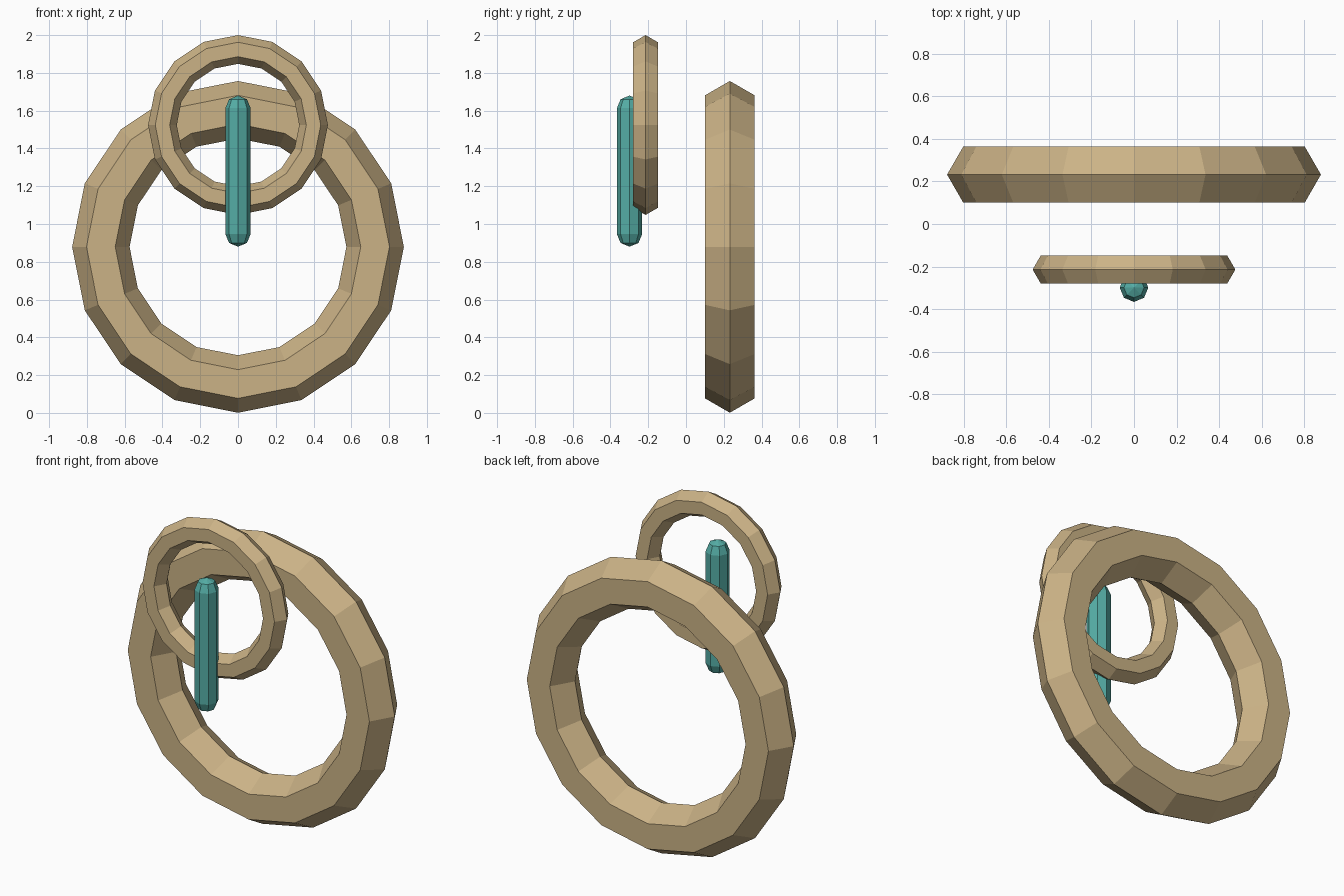
import bpy, bmesh, math

if "Cube" in bpy.data.objects:
    bpy.data.objects.remove(bpy.data.objects["Cube"])


def material(name, color):
    m = bpy.data.materials.new(name)
    m.diffuse_color = (*color, 1)
    m.use_nodes = True
    m.node_tree.nodes["Principled BSDF"].inputs["Base Color"].default_value = m.diffuse_color
    return m


tan = material("tan", (0.60, 0.45, 0.24))
teal = material("teal", (0.09, 0.42, 0.38))


# Upright 16-sided ring with a hexagonal section, facing the front
def ring(name, y, z, major, minor):
    bpy.ops.mesh.primitive_torus_add(
        major_radius=major, minor_radius=minor,
        major_segments=16, minor_segments=6,
        location=(0, y, z), rotation=(math.pi / 2, 0, 0))
    ob = bpy.context.object
    ob.name = name
    ob.data.materials.append(tan)
    bpy.ops.object.shade_flat()


# Upright eight-sided capsule: a sphere split at its equator and stretched
def capsule(name, y, z, radius, height):
    bm = bmesh.new()
    bmesh.ops.create_uvsphere(bm, u_segments=8, v_segments=4, radius=radius)
    half = height / 2 - radius
    bmesh.ops.bisect_plane(bm, geom=bm.verts[:] + bm.edges[:] + bm.faces[:],
                           plane_co=(0, 0, 0), plane_no=(0, 0, 1))
    equator = [e for e in bm.edges if all(abs(v.co.z) < 1e-4 for v in e.verts)]
    bmesh.ops.split_edges(bm, edges=equator)
    for f in bm.faces:
        f.tag = f.calc_center_median().z > 0
    for v in bm.verts:
        v.co.z += half if v.link_faces[0].tag else -half
    rim = [e for e in bm.edges if e.is_boundary]
    bmesh.ops.bridge_loops(bm, edges=rim)
    bmesh.ops.recalc_face_normals(bm, faces=bm.faces[:])
    me = bpy.data.meshes.new(name)
    bm.to_mesh(me)
    bm.free()
    me.materials.append(teal)
    ob = bpy.data.objects.new(name, me)
    ob.location = (0, y, z)
    bpy.context.collection.objects.link(ob)


ring("large_ring", 0.232, 0.879, 0.726, 0.152)
ring("small_ring", -0.214, 1.524, 0.40, 0.076)
capsule("front_bar", -0.299, 1.28, 0.067, 0.80)
